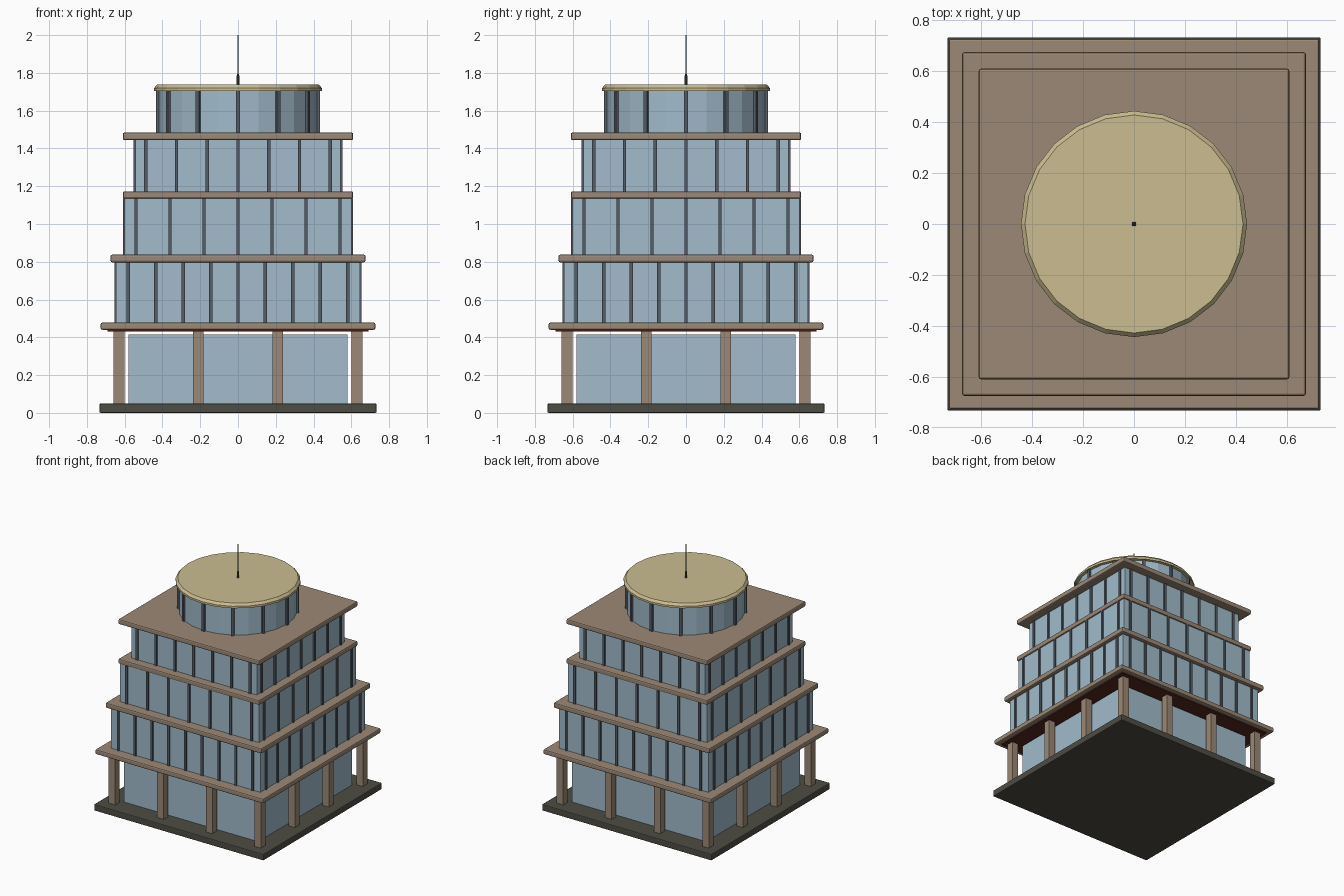
import bpy, bmesh, math
from mathutils import Matrix, Vector

cube = bpy.data.objects.get("Cube")
if cube:
    bpy.data.objects.remove(cube, do_unlink=True)


def material(name, r, g, b):
    m = bpy.data.materials.new(name)
    m.use_nodes = True
    m.diffuse_color = (r, g, b, 1)
    bsdf = next(n for n in m.node_tree.nodes if n.type == 'BSDF_PRINCIPLED')
    bsdf.inputs["Base Color"].default_value = (r, g, b, 1)
    return m


GLASS = material("blue glass", 0.36, 0.50, 0.60)
STONE = material("tan stone", 0.33, 0.25, 0.18)
GOLD = material("pale gold", 0.60, 0.51, 0.28)
DARK = material("dark plinth", 0.075, 0.072, 0.056)
FRAME = material("dark frame", 0.09, 0.11, 0.135)
SOFFIT = material("dark red soffit", 0.10, 0.02, 0.012)


def finish(name, bm, mat, bevel=0):
    mesh = bpy.data.meshes.new(name)
    bm.to_mesh(mesh)
    bm.free()
    mesh.materials.append(mat)
    ob = bpy.data.objects.new(name, mesh)
    bpy.context.collection.objects.link(ob)
    if bevel:
        mod = ob.modifiers.new("bevel", 'BEVEL')
        mod.width = bevel
        mod.segments = 2
    return ob


def add_box(bm, x, y, z0, z1, sx, sy, turn=0):
    """Box of size sx by sy at (x, y), then turned about the z axis."""
    mat = (Matrix.Rotation(turn, 4, 'Z')
           @ Matrix.Translation((x, y, (z0 + z1) / 2))
           @ Matrix.Diagonal(Vector((sx, sy, z1 - z0, 1))))
    bmesh.ops.create_cube(bm, size=1, matrix=mat)


def block(name, half, z0, z1, mat, bevel=0):
    bm = bmesh.new()
    add_box(bm, 0, 0, z0, z1, 2 * half, 2 * half)
    return finish(name, bm, mat, bevel)


def disc(name, r0, r1, z0, z1, mat, sides):
    bm = bmesh.new()
    bmesh.ops.create_cone(bm, cap_ends=True, segments=sides, radius1=r0,
                          radius2=r1, depth=z1 - z0,
                          matrix=Matrix.Translation((0, 0, (z0 + z1) / 2)))
    return finish(name, bm, mat)


# Plinth, lobby and soffit
block("plinth", 0.733, 0, 0.05, DARK, 0.006)
block("lobby_glass", 0.58, 0.05, 0.415, GLASS)
block("soffit", 0.69, 0.432, 0.442, SOFFIT)

# Columns around the lobby
bm = bmesh.new()
spots = [-0.63, -0.21, 0.21, 0.63]
for x in spots:
    for y in spots:
        if max(abs(x), abs(y)) > 0.6:
            add_box(bm, x, y, 0.05, 0.44, 0.056, 0.056)
finish("columns", bm, STONE)

# Floor slabs
for i, (half, z0, z1) in enumerate([(0.727, 0.44, 0.478), (0.675, 0.797, 0.838),
                                    (0.61, 1.134, 1.173), (0.61, 1.444, 1.484)]):
    block(f"floor_slab_{i + 1}", half, z0, z1, STONE, 0.009)

# Glazed storeys with mullions on all four sides
for i, (half, z0, z1, count) in enumerate([(0.645, 0.478, 0.797, 9),
                                           (0.60, 0.838, 1.134, 7),
                                           (0.543, 1.173, 1.444, 7)]):
    block(f"storey_glass_{i + 1}", half, z0, z1, GLASS)
    bm = bmesh.new()
    for side in range(4):
        for k in range(count):
            x = 0.9 * half * (2 * k / (count - 1) - 1)
            add_box(bm, x, -half, z0, z1, 0.018, 0.02, side * math.pi / 2)
    finish(f"storey_mullions_{i + 1}", bm, FRAME)

# Round penthouse
disc("penthouse_glass", 0.42, 0.42, 1.484, 1.706, GLASS, 24)
bm = bmesh.new()
for k in range(12):
    add_box(bm, 0, -0.42, 1.484, 1.706, 0.022, 0.026, k * math.pi / 6)
finish("penthouse_mullions", bm, FRAME)

# Gold roof with a chamfered rim
disc("roof_rim", 0.444, 0.444, 1.704, 1.72, GOLD, 24)
disc("roof_cap", 0.444, 0.428, 1.72, 1.738, GOLD, 24)

# Antenna
disc("antenna_base", 0.009, 0.007, 1.738, 1.787, DARK, 8)
disc("antenna_mast", 0.004, 0.003, 1.787, 2.0, DARK, 8)
